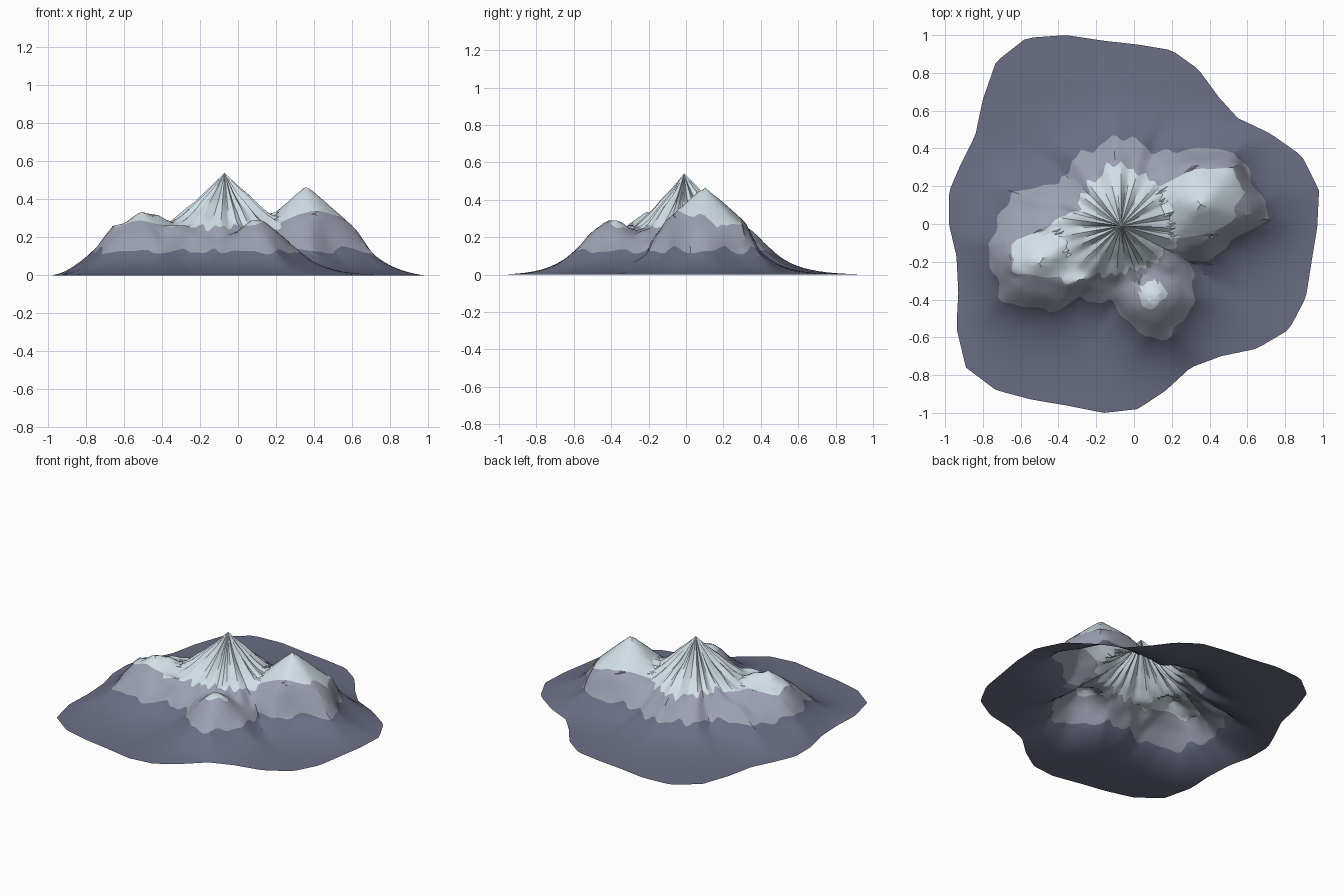
import bpy, bmesh, random
from math import atan2, hypot, sin, cos, exp, pi, tau, radians
from mathutils import Vector, noise

if "Cube" in bpy.data.objects:
    bpy.data.objects.remove(bpy.data.objects["Cube"])

random.seed(4)
CX, CY = -0.07, -0.01          # main summit
N = 144                        # spokes around the summit

# Contours seen from above: ground outline, rock line, snow line
OUTLINE = [(-.36, 1), (-.16, .97), (.02, .95), (.2, .92), (.34, .82), (.45, .67), (.55, .56),
           (.72, .48), (.89, .36), (.98, .18), (.97, -.02), (.94, -.2), (.91, -.39), (.82, -.56),
           (.65, -.66), (.46, -.7), (.3, -.76), (.17, -.88), (.02, -.98), (-.16, -1), (-.36, -.96),
           (-.54, -.93), (-.73, -.88), (-.89, -.76), (-.94, -.55), (-.93, -.36), (-.94, -.17),
           (-.98, 0), (-.98, .17), (-.92, .31), (-.84, .47), (-.8, .66), (-.73, .86), (-.57, .985)]
ROCK = [(-.1, .47), (.05, .43), (.1, .37), (.2, .39), (.4, .4), (.55, .38), (.61, .25), (.7, .12),
        (.7, .02), (.6, -.05), (.5, -.1), (.4, -.2), (.3, -.2), (.31, -.3), (.33, -.4), (.26, -.5),
        (.2, -.6), (.05, -.6), (-.05, -.5), (-.1, -.42), (-.3, -.4), (-.42, -.46), (-.6, -.44),
        (-.7, -.4), (-.75, -.25), (-.77, -.1), (-.7, .05), (-.65, .17), (-.5, .19), (-.35, .25),
        (-.33, .35), (-.18, .41)]
SNOW = [(-.1, .33), (.03, .27), (.15, .2), (.35, .3), (.53, .3), (.57, .15), (.55, .05), (.4, -.05),
        (.25, -.08), (.15, -.17), (.06, -.22), (-.1, -.27), (-.2, -.27), (-.35, -.31), (-.5, -.27),
        (-.64, -.26), (-.66, -.17), (-.6, -.08), (-.5, -.03), (-.4, .03), (-.3, .07), (-.27, .17),
        (-.19, .25)]

# Side peaks: x, y, height, slope, flattened top
PEAKS = [(.36, .1, .475, .92, .465), (-.5, -.2, .345, .75, .335), (-.43, -.16, .33, .75, .32),
         (-.3, -.12, .3, .7, .29), (.1, -.39, .315, .8, .29)]


def polar(points):
    return sorted((atan2(y - CY, x - CX) % tau, hypot(x - CX, y - CY)) for x, y in points)


def radius(table, a):
    """Radius of a contour at angle a, along the straight chord."""
    loop = [(table[-1][0] - tau, table[-1][1])] + table + [(table[0][0] + tau, table[0][1])]
    for (a0, r0), (a1, r1) in zip(loop, loop[1:]):
        if a0 <= a <= a1:
            if a1 - a0 < 1e-6:
                return r0
            return r0 * r1 * sin(a1 - a0) / (r0 * sin(a - a0) + r1 * sin(a1 - a))
    return table[0][1]


def contour_distance(x, y):
    """Shortest distance to the rock line."""
    best = 9
    for (x0, y0), (x1, y1) in zip(ROCK, ROCK[1:] + ROCK[:1]):
        dx, dy = x1 - x0, y1 - y0
        t = min(1, max(0, ((x - x0) * dx + (y - y0) * dy) / (dx * dx + dy * dy)))
        best = min(best, hypot(x - x0 - t * dx, y - y0 - t * dy))
    return best


def cone(x, y, px, py, h, slope, top, turn):
    """Faceted peak, between a hexagon and a circle."""
    d = max((x - px) * cos(turn + k * pi / 3) + (y - py) * sin(turn + k * pi / 3) for k in range(6))
    return min(top, h - slope * (.5 * d + .5 * hypot(x - px, y - py)))


def soft_max(a, b, k=.03):
    t = max(k - abs(a - b), 0) / k
    return max(a, b) + t * t * k / 4


def height(a, r, ro, rr, rs, ridge):
    x, y = CX + r * cos(a), CY + r * sin(a)
    d = contour_distance(x, y)
    if r >= rr:                                  # apron fading out to the rim
        t = (r - rr) / (ro - rr)
        return .117 * exp(-d / .12) * (1 - t ** 3) + .008 * (1 - t)
    if r < rs:                                   # snowy summit
        z = .26 + .28 * max(0, 1 - r / min(rs, .33)) ** 1.15
    else:                                        # rock flank
        z = .125 + .135 * (rr - r) / (rr - rs)
    inside = min(1, d / .08)
    z -= ridge * min(1, r / .12) * max(0, 1 - r / .4)
    z += .016 * inside * min(1, r / .15) * noise.noise(Vector((x * 11, y * 11, 3)))
    for i, p in enumerate(PEAKS):
        z += (soft_max(z, cone(x, y, *p, .3 + i)) - z) * inside
    return z


def material(name, rgb):
    m = bpy.data.materials.new(name)
    m.diffuse_color = (*[(c / 255) ** 2.2 for c in rgb], 1)
    m.use_nodes = True
    m.node_tree.nodes["Principled BSDF"].inputs["Base Color"].default_value = m.diffuse_color
    return m


outline, rock, snow = polar(OUTLINE), polar(ROCK), polar(SNOW)

# Gullies of uneven width and depth around the summit
gully = []
while len(gully) < N:
    w, deep = random.choice((5, 6, 7, 9, 10)), random.uniform(.02, .065)
    gully += [deep * (1 - abs(2 * k / w - 1)) for k in range(w)]

S, R, G = 14, 9, 14                              # rings per zone
bm = bmesh.new()
summit = bm.verts.new((CX, CY, .54))
spokes = []
for i in range(N):
    a = tau * i / N
    ro, rr, rs = (radius(t, a) for t in (outline, rock, snow))
    # colour borders wander around the true contours
    br = rr + .012 * sin(19 * a) + .008 * sin(31 * a + 1)
    bs = rs + .014 * sin(17 * a + 2) + .012 * sin(29 * a) - .4 * (gully[i] - .02)
    bs = min(bs, br - .06)
    radii = [bs * k / S for k in range(1, S + 1)]
    radii += [bs + (br - bs) * k / R for k in range(1, R + 1)]
    radii += [br + (ro - br) * (k / G) ** 1.3 for k in range(1, G + 1)]
    spokes.append([bm.verts.new((CX + r * cos(a), CY + r * sin(a),
                                 height(a, r, ro, rr, rs, gully[i]))) for r in radii])

# Skin the spokes; colour by zone, plus a snow cap on the front peak
for i in range(N):
    p, q = spokes[i], spokes[(i + 1) % N]
    bm.faces.new((summit, p[0], q[0])).material_index = 0
    for k in range(len(p) - 1):
        f = bm.faces.new((p[k], p[k + 1], q[k + 1], q[k]))
        c = f.calc_center_median()
        cap = hypot(c.x - .1, c.y + .37) < .075
        f.material_index = 0 if k < S - 1 or cap else 1 if k < S + R - 1 else 2
bmesh.ops.triangulate(bm, faces=bm.faces[:])

mesh = bpy.data.meshes.new("mountain")
bm.to_mesh(mesh)
bm.free()
for m in (material("snow", (212, 226, 234)), material("rock", (155, 159, 175)),
          material("foothill", (106, 110, 132))):
    mesh.materials.append(m)
obj = bpy.data.objects.new("mountain", mesh)
bpy.context.collection.objects.link(obj)
bpy.context.view_layer.objects.active = obj
obj.select_set(True)
bpy.ops.object.shade_smooth_by_angle(angle=radians(28))
